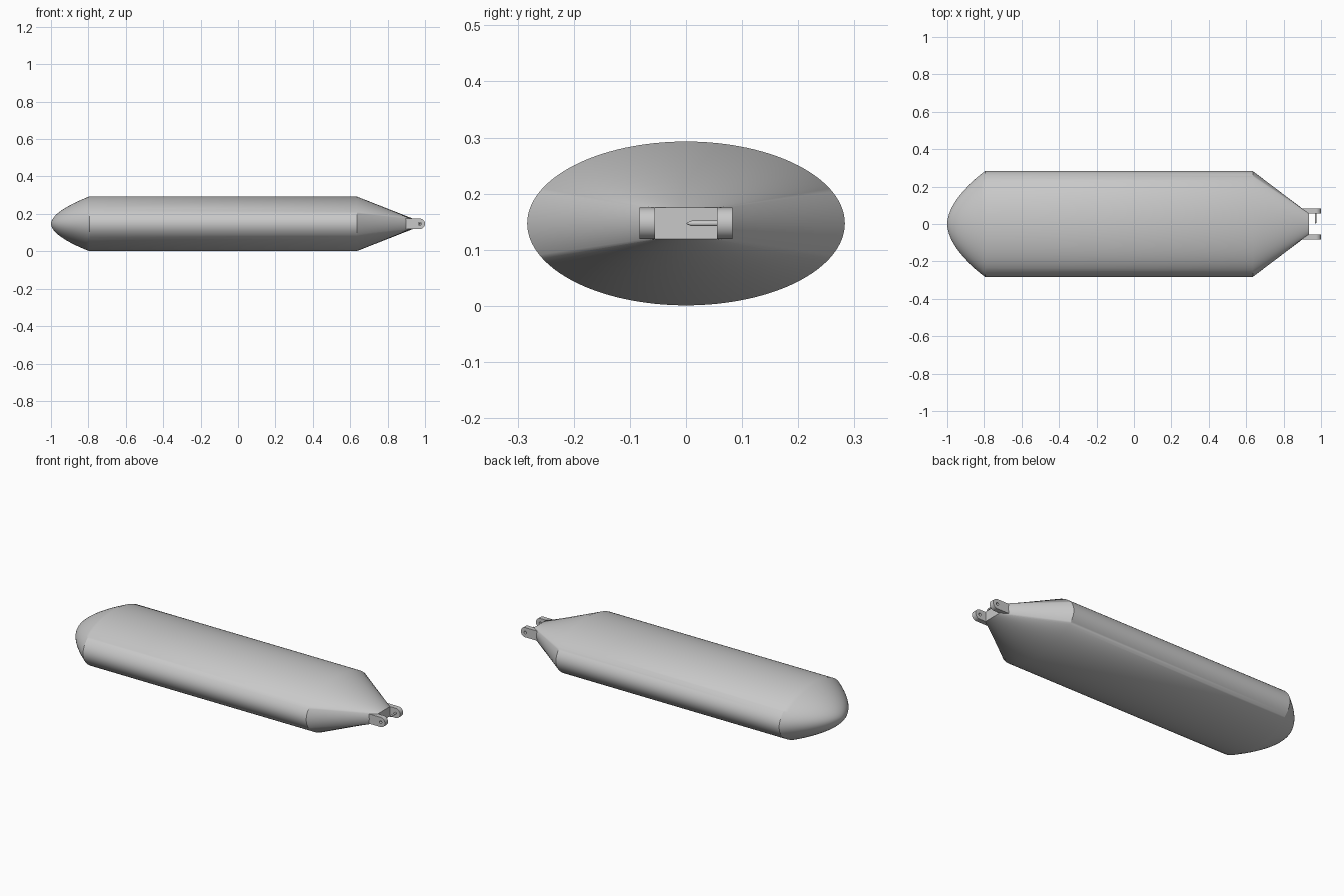
import bpy, bmesh, math
from math import sin, cos, pi

if "Cube" in bpy.data.objects:
    bpy.data.objects.remove(bpy.data.objects["Cube"], do_unlink=True)

MID = 0.147            # height of the long axis
RY, RZ = 0.283, 0.146  # half width and half height of the hull
END_Y, END_Z = 0.056, 0.028
SEGS = 128

grey = bpy.data.materials.new("light grey")
grey.use_nodes = True
colour = (0.58, 0.58, 0.58, 1)
grey.diffuse_color = colour
grey.node_tree.nodes["Principled BSDF"].inputs["Base Color"].default_value = colour


def finish(name, bm, angle=30):
    bmesh.ops.recalc_face_normals(bm, faces=bm.faces)
    mesh = bpy.data.meshes.new(name)
    bm.to_mesh(mesh)
    bm.free()
    mesh.materials.append(grey)
    obj = bpy.data.objects.new(name, mesh)
    bpy.context.collection.objects.link(obj)
    bpy.ops.object.select_all(action='DESELECT')
    obj.select_set(True)
    bpy.context.view_layer.objects.active = obj
    bpy.ops.object.shade_smooth_by_angle(angle=math.radians(angle))
    return obj


def bridge(bm, a, b):
    n = len(a)
    for i in range(n):
        j = (i + 1) % n
        bm.faces.new((a[i], a[j], b[j], b[i]))


def ellipse(x, scale):
    angles = [2 * pi * i / SEGS for i in range(SEGS)]
    return [(x, RY * scale * cos(t), MID + RZ * scale * sin(t)) for t in angles]


def end_rectangle(x):
    # Clamped ellipse: its corners lie on the ridges of the tail
    corner = 2 * pi * 9 / SEGS
    clamp = lambda v, limit: max(-1, min(1, v / limit))
    angles = [2 * pi * i / SEGS for i in range(SEGS)]
    return [(x, END_Y * clamp(cos(t), cos(corner)),
             MID + END_Z * clamp(sin(t), sin(corner))) for t in angles]


# Hull: blunt curved nose, elliptical tube, tail lofted to a small rectangle
bm = bmesh.new()
sections = []
steps = 22
for i in range(1, steps + 1):
    u = (i / steps) ** 2
    sections.append(ellipse(-1 + 0.205 * u, u ** 0.55))
sections += [ellipse(0.635, 1), end_rectangle(0.935)]
rings = [[bm.verts.new(p) for p in s] for s in sections]
for a, b in zip(rings, rings[1:]):
    bridge(bm, a, b)
tip = bm.verts.new((-1, 0, MID))
for i in range(SEGS):
    bm.faces.new((tip, rings[0][i], rings[0][(i + 1) % SEGS]))
bm.faces.new(rings[-1])
finish("hull", bm)


def prism(outline, y0, y1):
    bm = bmesh.new()
    a, b = ([bm.verts.new((x, y, z)) for x, z in outline] for y in (y0, y1))
    bridge(bm, a, b)
    bm.faces.new(a)
    bm.faces.new(b)
    return bm


def circle(r, n=24):
    return [(0.972 + r * cos(2 * pi * i / n), MID + r * sin(2 * pi * i / n))
            for i in range(n)]


# Clevis arms: round-ended lugs, each with a pin hole
lug = [(0.89, MID - END_Z)]
lug += [(0.972 + END_Z * cos(t), MID + END_Z * sin(t))
        for t in (pi * (i / 24 - 0.5) for i in range(25))]
lug += [(0.89, MID + END_Z)]
for name, y0, y1, hole in (("right_arm", -0.083, -0.055, (-0.1, -0.04)),
                           ("left_arm", 0.055, 0.083, (0.068, 0.1))):
    arm = finish(name, prism(lug, y0, y1))
    cutter = finish(name + "_hole_cutter", prism(circle(0.008), *hole))
    cutter.hide_render = True
    cutter.hide_set(True)
    cut = arm.modifiers.new("pin_hole", 'BOOLEAN')
    cut.operation = 'DIFFERENCE'
    cut.solver = 'EXACT'
    cut.object = cutter
    bpy.context.view_layer.objects.active = arm
    bpy.ops.object.modifier_apply(modifier=cut.name)
    bpy.data.objects.remove(cutter, do_unlink=True)

# Locking pin with a tapered tip, fixed to the left arm
bm = bmesh.new()
stations = [(0.06, 0.005), (0.01, 0.005), (0.001, 0.001)]
rings = [[bm.verts.new((x, y, z)) for x, z in circle(r)] for y, r in stations]
for a, b in zip(rings, rings[1:]):
    bridge(bm, a, b)
bm.faces.new(rings[0])
bm.faces.new(rings[-1])
finish("locking_pin", bm)
